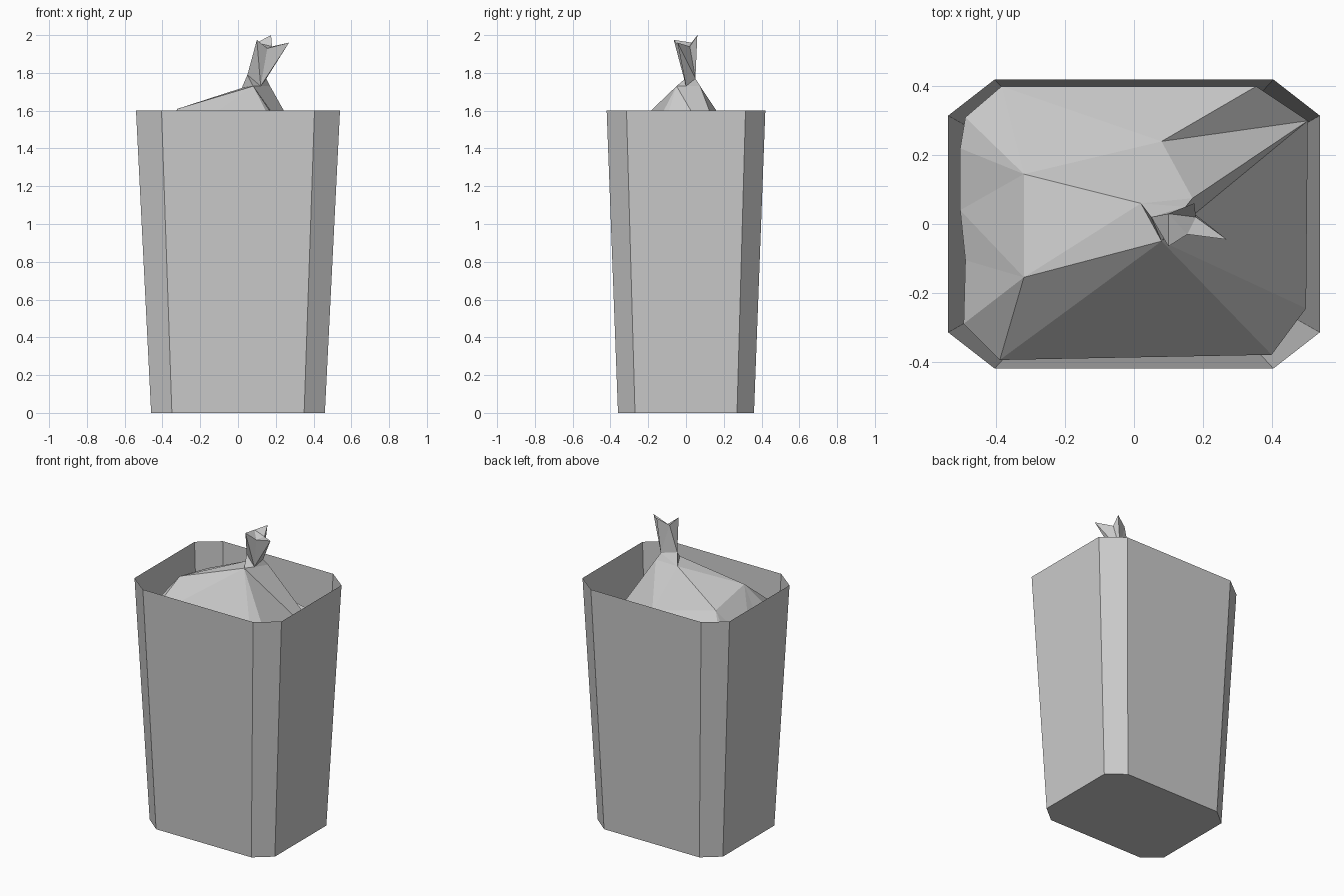
import bpy

if "Cube" in bpy.data.objects:
    bpy.data.objects.remove(bpy.data.objects["Cube"])


def make_mesh(name, verts, faces):
    mesh = bpy.data.meshes.new(name)
    mesh.from_pydata(verts, [], faces)
    mesh.update()
    obj = bpy.data.objects.new(name, mesh)
    bpy.context.collection.objects.link(obj)
    return obj


def octagon(hx, hy, cx, cy, z):
    """Rectangle with cut corners, counter-clockwise from the front left."""
    return [(-cx, -hy, z), (cx, -hy, z), (hx, -cy, z), (hx, cy, z),
            (cx, hy, z), (-cx, hy, z), (-hx, cy, z), (-hx, -cy, z)]


# Tapered open bin with a closed base
bottom = octagon(0.46, 0.36, 0.35, 0.27, 0)
top = octagon(0.54, 0.42, 0.405, 0.315, 1.6)
sides = [(i, (i + 1) % 8, (i + 1) % 8 + 8, i + 8) for i in range(8)]
make_mesh("bin", bottom + top, sides + [tuple(range(7, -1, -1))])

# Bag: named points, outer hem (o), shoulder folds (s), neck (n)
bag = {
    "o0": (-0.39, -0.395, 1.40), "o1": (0.40, -0.38, 1.10),
    "o2": (0.50, -0.245, 1.10), "o3": (0.505, 0.30, 1.13),
    "o4": (0.355, 0.40, 1.30), "o5": (-0.385, 0.40, 1.30),
    "o6": (-0.49, 0.31, 1.32), "o7": (-0.505, 0.22, 1.33),
    "o8": (-0.505, 0.04, 1.33), "o9": (-0.49, -0.105, 1.35),
    "o10": (-0.495, -0.29, 1.36),
    "s1": (-0.32, -0.155, 1.61), "s2": (-0.32, 0.145, 1.55),
    "s3": (0.08, 0.24, 1.48),
    "n1": (0.02, 0.06, 1.72), "n2": (0.17, 0.075, 1.73),
    "n3": (0.08, -0.05, 1.73),
}
# Tied end: pinch (p) and flared tip (t)
tail = {
    "p1": (0.05, 0.02, 1.79), "p2": (0.15, 0.05, 1.77),
    "p3": (0.12, 0.0, 1.73),
    "tA": (0.10, -0.065, 1.975), "tB": (0.155, -0.03, 1.93),
    "tC": (0.27, -0.045, 1.96), "tD": (0.18, 0.02, 1.94),
    "tE": (0.175, 0.06, 2.0), "tF": (0.10, 0.03, 1.96),
}


def make_folds(name, points, face_text):
    keys = list(points)
    faces = [[keys.index(k) for k in f.split()] for f in face_text.split(",")]
    return make_mesh(name, list(points.values()), faces)


make_folds("bag", bag,
           "o0 o1 n3, o1 o2 n3, o2 o3 n3, o3 n2 n3, o3 s3 n2, o3 o4 s3,"
           "o4 o5 s3, o5 s2 s3, s3 s2 n1, s3 n1 n2, o5 o6 s2, o6 o7 s2,"
           "o7 o8 s2, o8 s1 s2, o8 o9 s1, o9 o10 s1, o10 o0 s1,"
           "o0 n3 s1, s1 n3 n1, s1 n1 s2")

neck = {k: bag[k] for k in ("n1", "n2", "n3")}
make_folds("bag_tied_end", {**neck, **tail},
           "n1 n3 p1, n3 p3 p1, n3 n2 p3, n2 p2 p3, n2 n1 p2, n1 p1 p2,"
           "p1 p3 tA, p3 tB tA, p3 tC tB, p3 p2 tC, p2 tD tC, p2 tE tD,"
           "p2 tF tE, p2 p1 tF, p1 tA tF,"
           "tA tB tF, tB tD tF, tB tC tD, tD tE tF")
